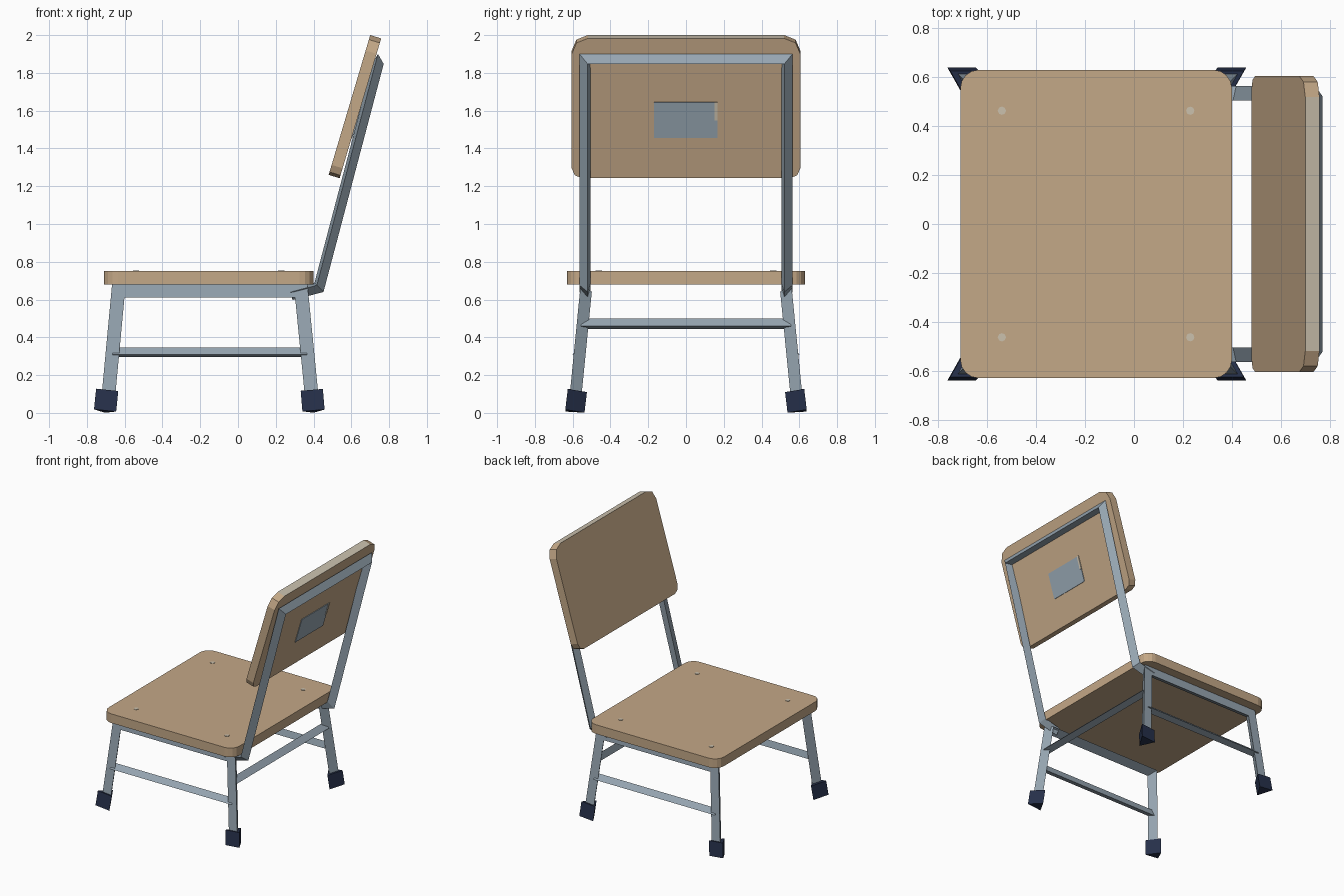
import bpy, bmesh, math
from mathutils import Vector as V

if "Cube" in bpy.data.objects:
    bpy.data.objects.remove(bpy.data.objects["Cube"])


def material(name, rgb):
    lin = [(c / 255 / 12.92) if c < 11 else ((c / 255 + 0.055) / 1.055) ** 2.4 for c in rgb]
    m = bpy.data.materials.new(name)
    m.diffuse_color = (*lin, 1)
    m.use_nodes = True
    m.node_tree.nodes["Principled BSDF"].inputs["Base Color"].default_value = m.diffuse_color
    return m


WOOD = material("tan wood", (196, 168, 135))
CREAM = material("cream edge", (203, 193, 174))
STEEL = material("blue grey steel", (150, 165, 177))
RUBBER = material("dark navy rubber", (38, 48, 74))


def finish(name, bm, mats, mirror=False):
    bmesh.ops.recalc_face_normals(bm, faces=bm.faces[:])
    me = bpy.data.meshes.new(name)
    bm.to_mesh(me)
    bm.free()
    ob = bpy.data.objects.new(name, me)
    bpy.context.collection.objects.link(ob)
    for m in mats:
        me.materials.append(m)
    if mirror:  # copy to the other side of the chair
        mod = ob.modifiers.new("mirror", "MIRROR")
        mod.use_axis = (False, True, False)
        mod.use_mirror_merge = False
    return ob


def tube(name, path, r, angle, out, mat, mirror=False):
    """Sweep a triangular section along a path with mitred corners."""
    pts = [V(p) for p in path]
    dirs = [(b - a).normalized() for a, b in zip(pts, pts[1:])]
    d, o = dirs[0], V(out)
    o = (o - d * o.dot(d)).normalized()
    b = d.cross(o)
    angs = [math.radians(angle + 120 * i) for i in range(3)]
    ring = [pts[0] + (o * math.cos(a) + b * math.sin(a)) * r for a in angs]
    bm = bmesh.new()
    rings = [[bm.verts.new(p) for p in ring]]
    for i, d in enumerate(dirs):
        n = d + dirs[i + 1] if i + 1 < len(dirs) else d
        ring = [p + d * ((pts[i + 1] - p).dot(n) / d.dot(n)) for p in ring]
        rings.append([bm.verts.new(p) for p in ring])
    for r0, r1 in zip(rings, rings[1:]):
        for k in range(3):
            j = (k + 1) % 3
            bm.faces.new((r0[k], r0[j], r1[j], r1[k]))
    bm.faces.new(rings[0])
    bm.faces.new(rings[-1])
    return finish(name, bm, [mat], mirror)


def slab(name, origin, u, v, thick, u0, u1, v0, v1, r_low, r_high, segs, mats, edge=None):
    """Rounded rectangle in the u/v plane, extruded by the thick vector."""
    origin, u, v, thick = V(origin), V(u).normalized(), V(v).normalized(), V(thick)
    bm = bmesh.new()
    loop = []
    for k, (cu, cv, r, su, sv) in enumerate([(u1, v1, r_high, -1, -1), (u0, v1, r_high, 1, -1),
                                             (u0, v0, r_low, 1, 1), (u1, v0, r_low, -1, 1)]):
        for s in range(segs + 1 if r else 1):
            a = math.pi / 2 * (k + s / segs)
            pu = cu + su * r + r * math.cos(a)
            pv = cv + sv * r + r * math.sin(a)
            loop.append(bm.verts.new(origin + u * pu + v * pv))
    face = bm.faces.new(loop)
    ext = bmesh.ops.extrude_face_region(bm, geom=[face])["geom"]
    bmesh.ops.translate(bm, vec=thick, verts=[g for g in ext if isinstance(g, bmesh.types.BMVert)])
    if not any(f != face and len(f.verts) == len(loop) and face.verts[0] in f.verts for f in bm.faces) \
            and not face.is_valid:
        bm.faces.new(loop)
    bmesh.ops.recalc_face_normals(bm, faces=bm.faces[:])
    if edge:
        for f in bm.faces:
            f.normal_update()
            if f.normal.dot(V(edge).normalized()) > 0.97:
                f.material_index = 1
    return finish(name, bm, mats)


# Seat board and its four screw heads
slab("seat", (0, 0, 0.68), (1, 0, 0), (0, 1, 0), (0, 0, 0.07),
     -0.71, 0.40, -0.63, 0.63, 0.075, 0.075, 4, [WOOD])
bm = bmesh.new()
for x in (-0.54, 0.23):
    for y in (-0.463, 0.463):
        g = bmesh.ops.create_cone(bm, cap_ends=True, segments=8, radius1=0.017, radius2=0.017, depth=0.004)
        bmesh.ops.translate(bm, vec=(x, y, 0.751), verts=g["verts"])
finish("seat_screws", bm, [CREAM])

# Tilted backrest board with a paler top edge, and the plate behind it
UP = (0.22, 0, 0.74)
slab("backrest", (0.48, 0, 1.26), (0, 1, 0), UP, (0.058, 0, -0.0175),
     -0.605, 0.605, 0, 0.772, 0.055, 0.085, 2, [WOOD, CREAM], edge=UP)
BACK = (0.538, 0, 1.2425)
slab("backrest_plate", BACK, (0, 1, 0), UP, (0.004, 0, -0.0012),
     -0.17, 0.166, 0.222, 0.42, 0, 0, 1, [STEEL])
slab("plate_mark", BACK, (0, 1, 0), UP, (0.006, 0, -0.0018),
     0.15, 0.167, 0.32, 0.421, 0, 0, 1, [CREAM])

# Back frame: one bent tube running under the seat, up and across
half = [(0.28, -0.53, 0.630), (0.425, -0.53, 0.668), (0.741, -0.53, 1.865)]
tube("back_frame", half + [(x, -y, z) for x, y, z in reversed(half)],
     0.035, -15, (0, -1, 0), STEEL)

# Side frames: front leg, seat rail and back leg in one tube
tube("side_frames", [(-0.688, -0.597, 0.07), (-0.634, -0.54, 0.645),
                     (0.335, -0.54, 0.645), (0.392, -0.597, 0.07)],
     0.0415, 60, (0, -1, 0), STEEL, mirror=True)

# Stretchers between the legs
tube("side_stretchers", [(-0.665, -0.573, 0.317), (0.365, -0.573, 0.317)],
     0.03, 15, (0, -1, 0), STEEL, mirror=True)
tube("rear_stretcher", [(0.353, -0.555, 0.468), (0.353, 0.555, 0.468)],
     0.032, 15, (1, 0, 0), STEEL)

# Rubber feet
for name, xt, xb in (("front_feet", -0.693, -0.704), ("back_feet", 0.391, 0.400)):
    tube(name, [(xt, -0.592, 0.118), (xb, -0.605, 0.009)],
         0.068, 60, (0, -1, 0), RUBBER, mirror=True)
